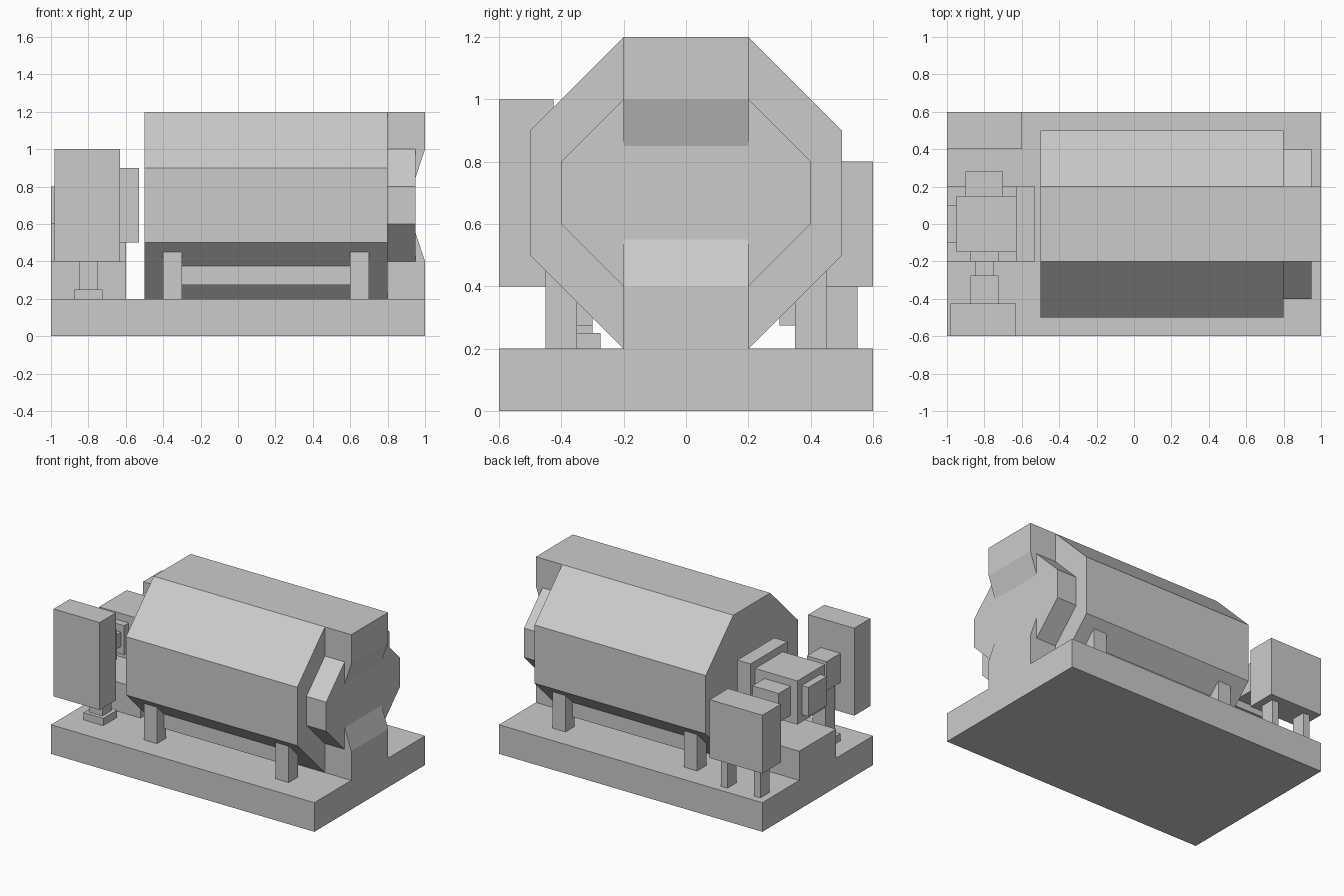
import bpy
import bmesh

cube = bpy.data.objects.get("Cube")
if cube:
    bpy.data.objects.remove(cube, do_unlink=True)

grey = bpy.data.materials.new("plain_grey")
grey.use_nodes = True
colour = (0.6, 0.6, 0.6, 1)
grey.diffuse_color = colour
grey.node_tree.nodes["Principled BSDF"].inputs["Base Color"].default_value = colour


def prism(name, start, end, axis):
    """Closed solid spanned between two matching outlines of 3D points."""
    bm = bmesh.new()
    a = [bm.verts.new(p) for p in start]
    b = [bm.verts.new(p) for p in end]
    bm.faces.new(a)
    bm.faces.new(b[::-1])
    for i in range(len(a)):
        j = (i + 1) % len(a)
        bm.faces.new((a[i], b[i], b[j], a[j]))
    bmesh.ops.recalc_face_normals(bm, faces=bm.faces)
    mesh = bpy.data.meshes.new(name)
    bm.to_mesh(mesh)
    bm.free()
    mesh.materials.append(grey)
    obj = bpy.data.objects.new(name, mesh)
    bpy.context.collection.objects.link(obj)
    return obj


def along_x(name, profile, x0, x1):
    return prism(name, [(x0, y, z) for y, z in profile],
                 [(x1, y, z) for y, z in profile], "x")


def along_y(name, profile, y0, y1):
    return prism(name, [(x, y0, z) for x, z in profile],
                 [(x, y1, z) for x, z in profile], "y")


def box(name, x, y, z):
    return along_x(name, [(y[0], z[0]), (y[1], z[0]), (y[1], z[1]), (y[0], z[1])], *x)


def octagon(flat, half, height, middle):
    """Octagon in y, z with flat top half-width, outer half-width and side half-height."""
    quarter = [(flat, height), (half, middle)]
    right = quarter + [(y, -z) for y, z in quarter[::-1]]
    ring = right + [(-y, z) for y, z in right[::-1]]
    return [(y, z + 0.7) for y, z in ring]


# Base and drum housing
box("base", (-1, 1), (-0.6, 0.6), (0, 0.2))
along_x("drum_body", octagon(0.2, 0.5, 0.5, 0.2), -0.5, 0.8)
along_x("drum_end_cap", octagon(0.2, 0.4, 0.3, 0.1), 0.8, 0.95)

# Central spine at the end, with sloped recess
along_y("end_spine", [(0.8, 0.2), (1, 0.2), (1, 0.4), (0.95, 0.55),
                      (0.95, 0.85), (1, 1), (1, 1.2), (0.8, 1.2)], -0.2, 0.2)

# Drum legs and rails on both sides
for side, s in (("front", -1), ("back", 1)):
    for end, x in (("right", -0.4), ("left", 0.6)):
        box(f"{side}_{end}_leg", (x, x + 0.1), sorted((s * 0.35, s * 0.45)), (0.2, 0.45))
    box(f"{side}_rail", (-0.3, 0.6), sorted((s * 0.3, s * 0.375)), (0.275, 0.4))

# Drive unit
box("drive_plinth", (-1, -0.6), (-0.2, 0.2), (0.2, 0.4))
box("drive_plate", (-0.63, -0.53), (-0.2, 0.2), (0.5, 0.9))
box("drive_motor", (-0.95, -0.63), (-0.15, 0.15), (0.55, 0.85))
box("motor_end_box", (-1, -0.95), (-0.1, 0.1), (0.6, 0.8))
box("motor_back_box", (-0.9, -0.7), (0.15, 0.28), (0.6, 0.8))
box("motor_front_box", (-0.875, -0.725), (-0.2, -0.15), (0.6, 0.8))
box("motor_link", (-0.85, -0.75), (-0.275, -0.2), (0.65, 0.75))

# Front control panel on its post
box("panel", (-0.98, -0.63), (-0.6, -0.425), (0.4, 1))
box("panel_bracket", (-0.875, -0.725), (-0.425, -0.275), (0.6, 0.8))
box("panel_post", (-0.85, -0.75), (-0.4, -0.3), (0.25, 0.6))
box("panel_foot", (-0.875, -0.725), (-0.425, -0.275), (0.2, 0.25))

# Back cabinet on two legs
box("cabinet", (-1, -0.6), (0.4, 0.6), (0.4, 0.8))
for end, x in (("outer", -0.95), ("inner", -0.7)):
    box(f"cabinet_{end}_leg", (x, x + 0.05), (0.45, 0.55), (0.2, 0.4))
